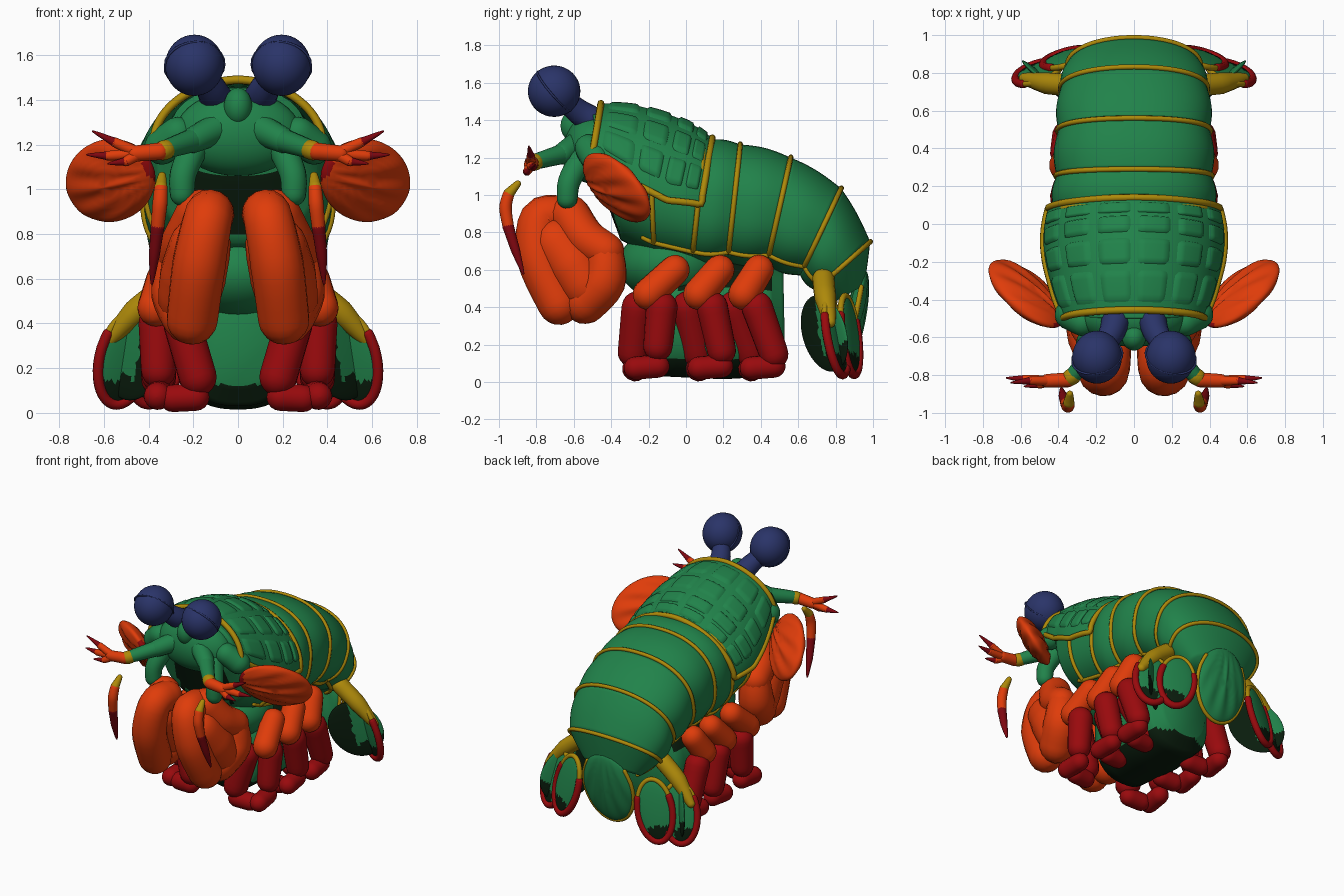
import bpy, bmesh, math
from mathutils import Vector as V

if "Cube" in bpy.data.objects:
    bpy.data.objects.remove(bpy.data.objects["Cube"])

COL = dict(shell_green=(.015, .225, .069), dark_green=(.003, .012, .004), orange=(.74, .045, .003),
           red=(.32, .003, .004), trim_yellow=(.42, .25, .003), eye_navy=(.023, .034, .14),
           tip_red=(.21, .002, .005))
M = {}
for k, c in COL.items():
    M[k] = bpy.data.materials.new(k)
    M[k].diffuse_color = (*c, 1)


def make(name, verts, faces, mats, mirror=False, rule=None):
    me = bpy.data.meshes.new(name)
    me.from_pydata([tuple(v) for v in verts], [], faces)
    for m in mats.split():
        me.materials.append(M[m])
    bm = bmesh.new()
    bm.from_mesh(me)
    bmesh.ops.recalc_face_normals(bm, faces=bm.faces)
    bm.to_mesh(me)
    bm.free()
    for p in me.polygons:
        p.use_smooth = True
        if rule:
            p.material_index = rule(p.center)
    ob = bpy.data.objects.new(name, me)
    bpy.context.collection.objects.link(ob)
    if mirror:
        ob.modifiers.new("mirror", 'MIRROR').use_mirror_merge = False
    return ob


def grid_faces(nr, nc, wrap):
    return [(i * nc + j, i * nc + (j + 1) % nc, (i + 1) * nc + (j + 1) % nc, (i + 1) * nc + j)
            for i in range(nr - 1) for j in range(nc if wrap else nc - 1)]


def limb(name, pts, radii, mat, mirror=True, sides=16, sub=5):
    """Smooth rounded tube through points."""
    pts = [V(p) for p in pts]
    if not isinstance(radii, (list, tuple)):
        radii = [radii] * len(pts)
    st, n = [], len(pts)
    for i in range(n - 1):
        a, b, c, d = pts[max(i - 1, 0)], pts[i], pts[i + 1], pts[min(i + 2, n - 1)]
        for k in range(sub):
            t = k / sub
            p = .5 * (2 * b + (c - a) * t + (2 * a - 5 * b + 4 * c - d) * t * t + (3 * b - a - 3 * c + d) * t ** 3)
            st.append((p, radii[i] + (radii[i + 1] - radii[i]) * t))
    st.append((pts[-1], radii[-1]))
    t0, t1 = (st[1][0] - st[0][0]).normalized(), (st[-1][0] - st[-2][0]).normalized()
    cap = [math.radians(x) for x in (18, 36, 54, 72, 88)]
    (p, r), (q, s) = st[0], st[-1]
    st = [(p - t0 * r * math.sin(x), r * math.cos(x)) for x in reversed(cap)] + st + \
         [(q + t1 * s * math.sin(x), s * math.cos(x)) for x in cap]
    verts, up = [], V((0.31, 0.2, 0.93)).cross(t0)
    for i, (p, r) in enumerate(st):
        t = (st[min(i + 1, len(st) - 1)][0] - st[max(i - 1, 0)][0]).normalized()
        up = (up - t * up.dot(t)).normalized()
        w = t.cross(up)
        for j in range(sides):
            a = 2 * math.pi * j / sides
            verts.append(p + (up * math.cos(a) + w * math.sin(a)) * r)
    f = grid_faces(len(st), sides, True)
    f += [tuple(range(sides)), tuple(range((len(st) - 1) * sides, len(st) * sides))]
    return make(name, verts, f, mat, mirror)


def P(secs, t, a, s=1.0, bulge=.05):
    """Point on a body surface: sections are (top y, top z, bottom y, bottom z, half width)."""
    i = min(int(t), len(secs) - 2)
    f = t - i
    ty, tz, by, bz, w = [p + (q - p) * f for p, q in zip(secs[i], secs[i + 1])]
    s *= 1 + bulge * math.sin(math.pi * f)
    e = 1.06 if secs is CAR else .88 + .05 * max(t - 2, 0)
    sg = lambda x: math.copysign(abs(x) ** (e if math.cos(a) > 0 else .8), x)
    x, c = sg(math.sin(a)) * s, sg(math.cos(a)) * s
    return V((w * x, (ty + by) / 2 + (ty - by) / 2 * c, (tz + bz) / 2 + (tz - bz) / 2 * c))


def loft(name, secs, t0, t1, nt, a0=-math.pi, a1=math.pi, bulge=.05, mats="shell_green", rule=None):
    full, na = a1 - a0 > 6, 56
    v = [P(secs, t0 + (t1 - t0) * i / nt, a0 + (a1 - a0) * j / (na if full else na - 1), 1, bulge)
         for i in range(nt + 1) for j in range(na)]
    f = grid_faces(nt + 1, na, full)
    if full:
        f += [tuple(range(na)), tuple(range(nt * na, (nt + 1) * na))]
    return make(name, v, f, mats, rule=rule)


def plate(name, c, d1, d2, th, mats, rule=None, ridges=0., mirror=True):
    """Flattened leaf; rule gets (u, w) in leaf space."""
    c, d1, d2 = V(c), V(d1), V(d2)
    n = d1.cross(d2).normalized()
    v, nr, ns = [], 20, 64
    for i in range(nr + 1):
        th_a = .02 + (math.pi - .04) * i / nr
        for j in range(ns):
            b = 2 * math.pi * j / ns
            u, w, h = math.sin(th_a) * math.cos(b), math.sin(th_a) * math.sin(b), math.cos(th_a)
            k = 1 + ridges * math.cos(22 * math.atan2(w, u + 1.4))
            v.append(c + d1 * u + d2 * w + n * th * h * k)
    f = grid_faces(nr + 1, ns, True) + [tuple(range(ns)), tuple(range(nr * ns, nr * ns + ns))]
    r = rule and (lambda p: rule((p - c).dot(d1) / d1.length_squared, (p - c).dot(d2) / d2.length_squared))
    make(name, v, f, mats, mirror, r)


def ball(name, c, r, mat, mirror=False):
    plate(name, c, (0, r[1], 0), (0, 0, r[2]), r[0], mat, mirror=mirror)


def leaf_arc(c, d1, d2, a, b, n=12):
    g = [math.radians(a + (b - a) * i / n) for i in range(n + 1)]
    return [V(c) + V(d1) * math.cos(x) + V(d2) * math.sin(x) for x in g]


# carapace sections (bottom row mirrors the top about the lower edge)
CAR = [(-.455, 1.49, -.545, .95, .375), (-.25, 1.475, -.35, .675, .445), (0, 1.395, -.2, .55, .48),
       (.14, 1.305, .02, .60, .455)]

# abdomen: banded shells with yellow trim
ABD = [(.10, 1.29, .03, .63, .42), (.29, 1.27, .22, .63, .41), (.56, 1.2, .43, .62, .40),
       (.83, 1.035, .61, .57, .385), (.985, .75, .69, .49, .35), (.955, .52, .78, .42, .22)]
EDGE = math.radians(138)
for i in range(5):
    loft(f"abdomen_segment_{i + 1}", ABD, i, i + 1, 10, bulge=.05 if i < 4 else .01)
    limb(f"abdomen_side_trim_{i + 1}", [P(ABD, i + k / 6 * .999, EDGE, 1.01) for k in range(7)],
         .014, "trim_yellow", sides=8, sub=2)
    limb(f"abdomen_band_{i + 1}", [P(ABD, i, -EDGE + 2 * EDGE * k / 32, 1.01) for k in range(33)],
         .014, "trim_yellow", False, 8, 2)

# thorax beneath the carapace, dark under the face
THX = [(-.50, 1.455, -.46, 1.06, .30), (-.42, 1.45, -.35, .76, .36), (-.2, 1.40, -.17, .67, .41),
       (.10, 1.27, .03, .63, .42)]
loft("thorax", THX, 0, 3, 24, bulge=0, mats="shell_green dark_green",
     rule=lambda p: int(p.z < 1.08 and p.y < -.36 and abs(p.x) < .22))
limb("thorax_band", [P(THX, 2, EDGE * (.55 + .45 * k / 16), 1.01) for k in range(17)], .014, "trim_yellow", sides=8)
limb("thorax_side_trim", [P(THX, 1.7 + 1.3 * k / 6, EDGE, 1.01, 0) for k in range(7)], .014, "trim_yellow", sides=8)
ball("belly_front", (0, -.08, .63), (.29, .28, .2), "shell_green")

# swimmeret mass below the belly, dark above and underneath
BEL = [(-.17, .5, -.17, .12, .15), (-.1, .64, -.12, .03, .25), (.2, .68, .2, .015, .29), (.44, .66, .46, .03, .26),
       (.52, .6, .53, .12, .18)]
loft("lower_belly", BEL, 0, 4, 20, bulge=0, mats="shell_green dark_green",
     rule=lambda p: int(p.z < .13 or (p.z > .5 and p.y < .46)))

# carapace with raised tiles and trim
H = math.pi / 2
loft("carapace", CAR, 0, 3, 24, -H, H, bulge=.015)
edge = [P(CAR, 0, -H + 2 * H * k / 24) for k in range(25)] + [P(CAR, 3 * k / 12, H, 1, .015) for k in range(1, 13)]
edge += [P(CAR, 3, H - 2 * H * k / 24) for k in range(1, 25)] + [P(CAR, 3 - k / 4, -H, 1, .015) for k in range(1, 13)]
limb("carapace_trim", edge, .019, "trim_yellow", False, 8, 2)
rows = [(.18, 1.05), (1.15, 1.72), (1.82, 2.33), (2.43, 2.85)]
cols = [-80, -54, -28, 0, 28, 54, 80]
for r, (ta, tb) in enumerate(rows):
    for c in range(6):
        aa, ab = math.radians(cols[c] + 2), math.radians(cols[c + 1] - 2)
        v, n = [], 9
        for i in range(n):
            for j in range(n):
                u, w = 2 * i / (n - 1) - 1, 2 * j / (n - 1) - 1
                u, w = u * (1 - .07 * w ** 4), w * (1 - .07 * u ** 4)
                s = .99 if i in (0, n - 1) or j in (0, n - 1) else 1.03
                v.append(P(CAR, (ta + tb) / 2 + (tb - ta) / 2 * u, (aa + ab) / 2 + (ab - aa) / 2 * w, s, .015))
        make(f"carapace_tile_{r}_{c}", v, grid_faces(n, n, False), "shell_green")

# head, snout and mouth lobes
ball("head", (0, -.5, 1.25), (.28, .15, .19), "shell_green")
ball("snout", (0, -.60, 1.37), (.063, .07, .085), "shell_green")
limb("cheek", [(.27, -.52, 1.25), (.34, -.48, 1.19)], [.075, .08], "shell_green")
limb("mouth_lobe", [(.2, -.57, 1.18), (.245, -.625, 1.07), (.25, -.635, .98)], [.065, .06, .055], "shell_green")

# eyes on stalks
EYE = V((.195, -.705, 1.555))
ball("eye", EYE, (.131, .14, .137), "eye_navy", True)
limb("eye_seam", leaf_arc(EYE, (.13, 0, -.03), (.03, -.09, .1), 0, 360), .006, "eye_navy", sides=6, sub=2)
limb("eye_stalk", [(.1, -.52, 1.41), (.12, -.58, 1.45), (.17, -.66, 1.52)], [.075, .068, .055], "eye_navy")

# forked feelers
limb("feeler_base", [(.1, -.58, 1.27), (.2, -.66, 1.22)], [.07, .058], "shell_green")
limb("feeler_arm", [(.2, -.66, 1.22), (.32, -.8, 1.18)], [.055, .042], "shell_green")
limb("feeler_ring", [(.325, -.805, 1.177), (.335, -.812, 1.174)], .045, "trim_yellow")
limb("feeler_stem", [(.35, -.825, 1.17), (.46, -.83, 1.16)], [.04, .036], "orange")
for k, (mid, tip) in enumerate([((.55, -.83, 1.21), (.65, -.84, 1.26)), ((.58, -.82, 1.15), (.675, -.815, 1.155)),
                                ((.5, -.85, 1.125), (.58, -.86, 1.115))]):
    limb(f"feeler_fork_{k}", [(.44, -.83, 1.16), mid], [.028, .022], "orange")
    limb(f"feeler_tip_{k}", [mid, tip], [.022, .004], "tip_red")

# hanging antennae
limb("antenna_top", [(.34, -.90, 1.06), (.345, -.945, 1.01)], [.018, .03], "trim_yellow")
limb("antenna_middle", [(.345, -.95, 1.0), (.35, -.965, .93), (.36, -.95, .83)], [.031, .034, .03], "orange")
limb("antenna_tip", [(.36, -.95, .83), (.375, -.91, .7), (.385, -.87, .58)], [.031, .024, .006], "tip_red")

# ridged side scales
plate("side_scale", (.57, -.37, 1.04), (.195, .15, -.035), (.035, -.09, .18), .065, "orange red",
      lambda u, w: int(u < -.93), .12)

# folded striking claws
limb("claw_front", [(.12, -.66, .89), (.135, -.78, .87), (.175, -.785, .66), (.205, -.68, .42)],
     [.105, .11, .12, .115], "orange")
limb("claw_upper", [(.17, -.62, .89), (.23, -.54, .77), (.27, -.43, .70)], [.11, .11, .1], "orange")
limb("claw_middle", [(.17, -.69, .74), (.2, -.6, .62), (.22, -.54, .52)], [.14, .15, .14], "orange")
limb("claw_lower", [(.27, -.43, .68), (.27, -.44, .54), (.22, -.54, .43)], [.1, .12, .12], "orange")

# three pairs of walking legs
for k, (y, lean) in enumerate([(-.2, -.01), (.07, .06), (.31, .1)]):
    top = y + .14 - .03 * k
    limb(f"leg_upper_{k}", [(.33, top, .6), (.365, y, .47)], [.08, .085], "orange")
    limb(f"leg_shin_{k}", [(.36, y + .07, .4), (.355, y + .06 + lean, .19 - .02 * k)], [.085, .078], "red")
    limb(f"leg_inner_{k}", [(.25, y - .06, .4), (.18, y - .07 + lean, .16)], [.085, .085], "red")
    limb(f"leg_foot_{k}", [(.36, y - .06 + lean, .075), (.35, y + .06 + lean, .085)], .062, "red")
    limb(f"leg_inner_foot_{k}", [(.19, y - .07 + lean, .07), (.29, y - .06 + lean, .065)], .062, "red")

# tail fan: middle plate, dark front leaf and two rimmed rear blades per side
TEL = ((0, .905, .34), (0, -.05, -.26), (.2, 0, 0))
plate("tail_plate", *TEL, .05, "shell_green", ridges=.12, mirror=False)
limb("tail_plate_trim", leaf_arc(*TEL, -130, 130), .014, "trim_yellow", False, 8, 2)
limb("tail_base", [(.33, .735, .55), (.46, .745, .45), (.58, .77, .32)], [.06, .058, .03], "trim_yellow")
plate("tail_front_leaf", (.45, .74, .26), (.06, .06, -.2), (.13, .11, .04), .02, "shell_green dark_green",
      lambda u, w: int(u > .5 or w < -.1))
for k, leaf in enumerate([((.51, .80, .24), (.05, .03, -.2), (.105, -.05, .03)),
                          ((.36, .875, .25), (.05, .02, -.21), (.11, -.045, .02))]):
    plate(f"tail_blade_{k}", *leaf, .025, "shell_green dark_green", lambda u, w: int(u > .5 and w > -.5))
    limb(f"tail_blade_red_rim_{k}", leaf_arc(*leaf, -115, 115), .024, "red", True, 10, 2)
    limb(f"tail_blade_yellow_rim_{k}", leaf_arc(*leaf, 115, 245), .017, "trim_yellow", True, 10, 2)

for m in bpy.data.materials:
    if m.users and not m.is_grease_pencil:
        m.use_nodes = True
        m.node_tree.nodes["Principled BSDF"].inputs["Base Color"].default_value = m.diffuse_color
